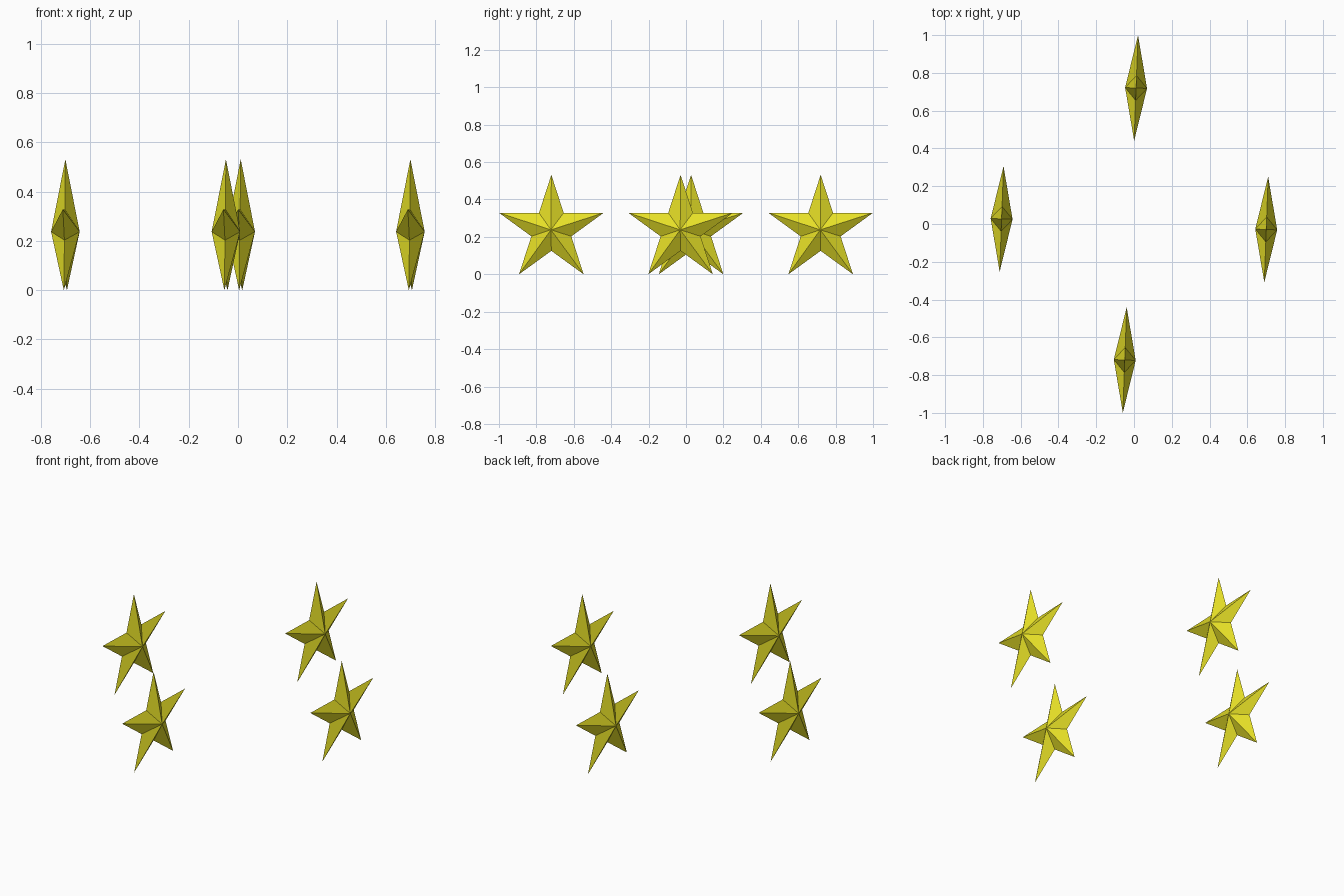
import bpy, bmesh, math

if "Cube" in bpy.data.objects:
    bpy.data.objects.remove(bpy.data.objects["Cube"])

R = 0.294                                   # outer tip radius
r = R * 0.382                               # inner notch radius
HALF = 0.058                                # half thickness at the centre
CZ = R * math.cos(math.radians(36))         # lower tips touch z = 0

yellow = bpy.data.materials.new("yellow")
yellow.diffuse_color = (0.8, 0.75, 0.02, 1)
yellow.use_nodes = True
yellow.node_tree.nodes["Principled BSDF"].inputs["Base Color"].default_value = yellow.diffuse_color

# Faceted five-pointed star in the YZ plane, raised to a peak on both sides
bm = bmesh.new()
rim = []
for i in range(10):
    a = math.pi / 2 + i * math.pi / 5
    d = R if i % 2 == 0 else r
    rim.append(bm.verts.new((0, d * math.cos(a), d * math.sin(a))))
for x in (HALF, -HALF):
    peak = bm.verts.new((x, 0, 0))
    for i in range(10):
        bm.faces.new((rim[i], rim[(i + 1) % 10], peak))
bmesh.ops.recalc_face_normals(bm, faces=bm.faces)
mesh = bpy.data.meshes.new("star")
bm.to_mesh(mesh)
bm.free()
mesh.materials.append(yellow)

# Four stars in a ring, all turned slightly the same way
places = {
    "star_back": (0.011, 0.72),
    "star_front": (-0.049, -0.72),
    "star_left": (-0.701, 0.027),
    "star_right": (0.70, -0.029),
}
for name, (x, y) in places.items():
    star = bpy.data.objects.new(name, mesh)
    star.location = (x, y, CZ)
    star.rotation_euler.z = math.radians(-2.1)
    bpy.context.collection.objects.link(star)
